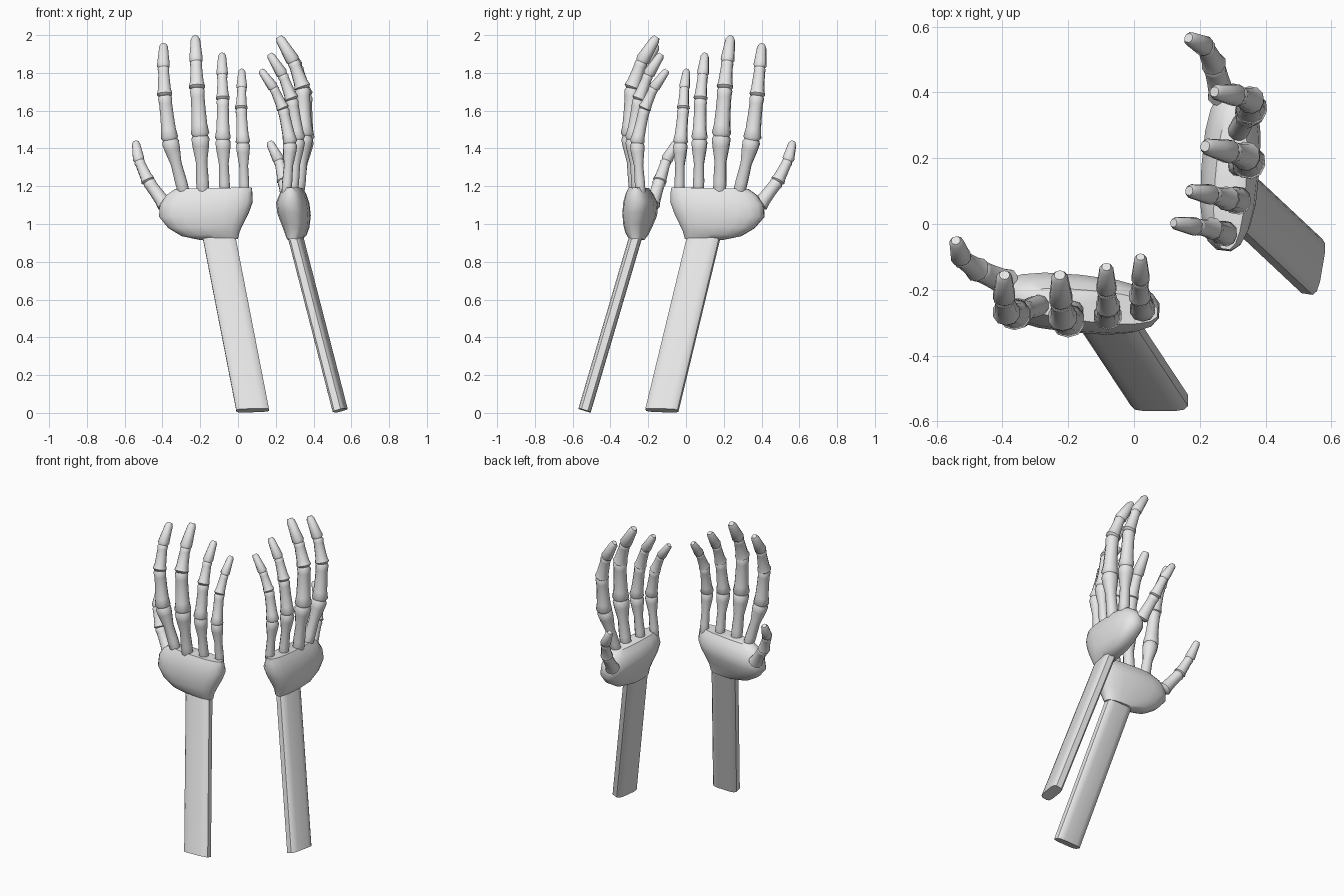
import bpy, bmesh, math
from mathutils import Vector, Matrix

cube = bpy.data.objects.get("Cube")
if cube:
    bpy.data.objects.remove(cube, do_unlink=True)

bone_grey = bpy.data.materials.new("bone_grey")
bone_grey.use_nodes = True
bone_grey.diffuse_color = (0.8, 0.8, 0.8, 1)
bone_grey.node_tree.nodes["Principled BSDF"].inputs["Base Color"].default_value = (0.8, 0.8, 0.8, 1)

# The second hand mirrors the first across the diagonal, then turns a little
MIRROR = Matrix(((0, -1, 0, 0), (-1, 0, 0, 0), (0, 0, 1, 0), (0, 0, 0, 1)))
SECOND = Matrix.Translation((0.025, 0.04, 0)) @ Matrix.Rotation(-0.17, 4, 'Z') @ MIRROR


def ring(centre, u, v, a, b, power=2.0, sides=10):
    """Superellipse section spanned by u and v."""
    points = []
    for i in range(sides):
        t = math.tau * (i + 0.5) / sides
        c, s = math.cos(t), math.sin(t)
        points.append(Vector(centre)
                      + Vector(u) * a * math.copysign(abs(c) ** (2 / power), c)
                      + Vector(v) * b * math.copysign(abs(s) ** (2 / power), s))
    return points


def loft(bm, rings):
    """Skin a list of rings and cap both ends."""
    loops = [[bm.verts.new(p) for p in r] for r in rings]
    n = len(loops[0])
    for low, high in zip(loops, loops[1:]):
        for i in range(n):
            j = (i + 1) % n
            bm.faces.new((low[i], low[j], high[j], high[i]))
    bm.faces.new(loops[0][::-1])
    bm.faces.new(loops[-1])


def finish(name, bm, sharp=40):
    """Make the part for both hands."""
    for side, matrix in (("front", Matrix.Identity(4)), ("rear", SECOND)):
        copy = bm.copy()
        copy.transform(matrix)
        bmesh.ops.recalc_face_normals(copy, faces=copy.faces)
        mesh = bpy.data.meshes.new(f"{side}_{name}")
        copy.to_mesh(mesh)
        copy.free()
        mesh.materials.append(bone_grey)
        obj = bpy.data.objects.new(mesh.name, mesh)
        bpy.context.collection.objects.link(obj)
        bpy.ops.object.select_all(action='DESELECT')
        obj.select_set(True)
        bpy.context.view_layer.objects.active = obj
        bpy.ops.object.shade_smooth_by_angle(angle=math.radians(sharp))
    bm.free()


# Forearm: flat slanted bar with rounded edges
bm = bmesh.new()
loft(bm, [ring(c, (1, 0, 0.03), (0.02, 1, -0.3), 0.088, 0.033, 4, 12)
          for c in ((0.078, -0.537, 0.013), (-0.108, -0.255, 0.97))])
finish("forearm", bm, 35)

# Palm: wide shell from wrist to knuckles, thickest on the thumb side
# (left x, right x, back y, palm y, height, tilt)
PALM = (
    (-0.20, 0.00, -0.30, -0.22, 0.918, 0.03),
    (-0.30, 0.01, -0.32, -0.20, 0.948, 0.08),
    (-0.37, 0.03, -0.33, -0.18, 0.99, 0.06),
    (-0.42, 0.06, -0.335, -0.155, 1.05, 0.05),
    (-0.415, 0.08, -0.33, -0.15, 1.11, 0.03),
    (-0.38, 0.078, -0.315, -0.175, 1.16, 0.03),
    (-0.335, 0.074, -0.30, -0.20, 1.19, 0.02),
)
bm = bmesh.new()
loft(bm, [ring(((l + r) / 2, (b + p) / 2, z), (1, -0.1, t), (0.05, 1, 0),
               (r - l) / 2, (p - b) / 2 * 0.95, 2.6, 18)
          for l, r, b, p, z, t in PALM])
finish("palm", bm, 45)


def bone(bm, start, end, r0, waist, r1, tip):
    """One finger bone, flared at its joints."""
    start, end = Vector(start), Vector(end)
    axis = end - start
    d = axis.normalized()
    u = (Vector((1, 0, 0)) - d * d.x).normalized()
    v = d.cross(u)
    if tip:
        shape = ((-0.06, r0 * 0.7), (0.08, r0), (0.5, waist), (0.88, r1 * 1.1), (1, r1 * 0.7))
    else:
        shape = ((-0.05, r0 * 0.7), (0.04, r0), (0.22, waist * 1.1), (0.55, waist),
                 (0.82, r1 * 0.92), (0.94, r1), (1.03, r1 * 0.7))
    loft(bm, [ring(start + axis * t, u, v, r, r, 2.2) for t, r in shape])


# Fingers: joint positions from palm to tip, with overall thickness
FINGERS = {
    "thumb": (0.9, ((-0.385, -0.18, 1.10), (-0.475, -0.14, 1.225),
                    (-0.525, -0.105, 1.335), (-0.542, -0.05, 1.435))),
    "index_finger": (1.0, ((-0.285, -0.245, 1.16), (-0.362, -0.275, 1.45), (-0.388, -0.27, 1.68),
                           (-0.395, -0.225, 1.83), (-0.394, -0.155, 1.95))),
    "middle_finger": (1.06, ((-0.185, -0.265, 1.16), (-0.20, -0.295, 1.47), (-0.217, -0.285, 1.72),
                             (-0.222, -0.235, 1.86), (-0.226, -0.155, 1.99))),
    "ring_finger": (0.9, ((-0.07, -0.255, 1.16), (-0.08, -0.28, 1.45), (-0.08, -0.25, 1.66),
                          (-0.084, -0.20, 1.79), (-0.084, -0.13, 1.90))),
    "little_finger": (0.82, ((0.035, -0.24, 1.16), (0.026, -0.26, 1.43), (0.017, -0.22, 1.61),
                             (0.02, -0.17, 1.72), (0.02, -0.10, 1.815))),
}
# start, waist and end radius of each bone, counted from the palm
RADII = ((0.032, 0.030, 0.047), (0.048, 0.037, 0.039),
         (0.042, 0.032, 0.032), (0.035, 0.029, 0.022))
for name, (scale, joints) in FINGERS.items():
    bm = bmesh.new()
    radii = RADII[-(len(joints) - 1):]
    for k, (a, b) in enumerate(zip(joints, joints[1:])):
        bone(bm, a, b, *(r * scale for r in radii[k]), tip=k == len(joints) - 2)
    finish(name, bm, 50)
